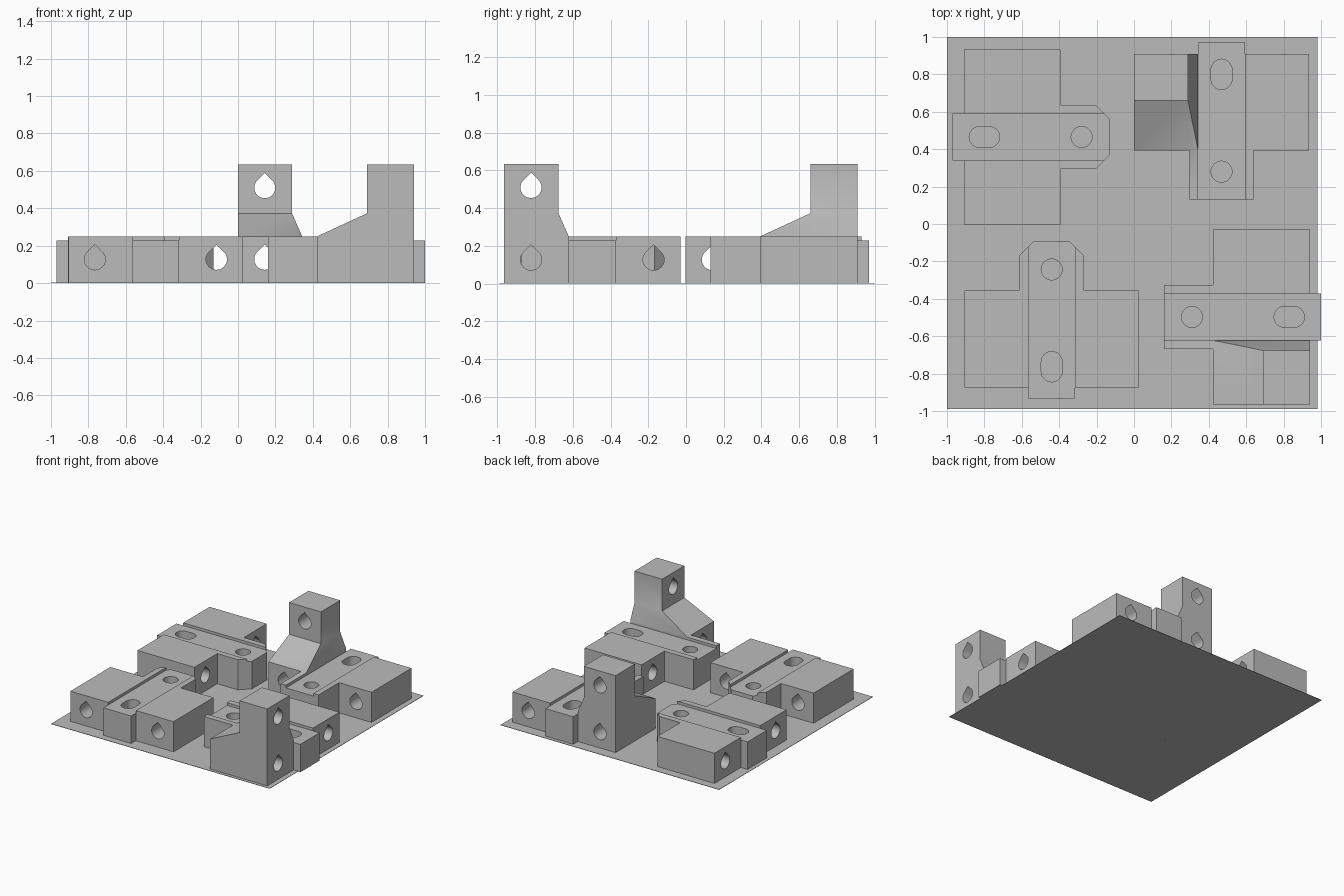
import bpy, bmesh, math
from mathutils import Vector

if "Cube" in bpy.data.objects:
    bpy.data.objects.remove(bpy.data.objects["Cube"], do_unlink=True)

grey = bpy.data.materials.new("plain_grey")
grey.use_nodes = True
colour = (0.5, 0.5, 0.5, 1)
grey.diffuse_color = colour
grey.node_tree.nodes["Principled BSDF"].inputs["Base Color"].default_value = colour

TOP, GROOVE = 0.25, 0.228        # block top and channel floor
BODY, CHANNEL, NECK = 0.467, 0.125, 0.172   # half widths
START, END, LENGTH = 0.06, 0.577, 0.84      # stations along the channel
HOLE, HOLE_SIDE = 0.056, 0.325


def loft(name, low, high):
    """Closed solid between two matching loops of points."""
    bm = bmesh.new()
    a = [bm.verts.new(p) for p in low]
    b = [bm.verts.new(p) for p in high]
    bm.faces.new(a)
    bm.faces.new(b)
    for i in range(len(a)):
        j = (i + 1) % len(a)
        bm.faces.new((a[i], a[j], b[j], b[i]))
    bmesh.ops.recalc_face_normals(bm, faces=bm.faces)
    mesh = bpy.data.meshes.new(name)
    bm.to_mesh(mesh)
    bm.free()
    mesh.materials.append(grey)
    ob = bpy.data.objects.new(name, mesh)
    bpy.context.collection.objects.link(ob)
    return ob


def prism(name, outline, z0, z1):
    return loft(name, [(x, y, z0) for x, y in outline], [(x, y, z1) for x, y in outline])


def rect(x0, x1, y0, y1):
    return [(x0, y0), (x1, y0), (x1, y1), (x0, y1)]


def combine(ob, other, operation):
    """Boolean applied at once, then the helper is removed."""
    mod = ob.modifiers.new("combine", 'BOOLEAN')
    mod.operation, mod.solver, mod.object = operation, 'EXACT', other
    graph = bpy.context.evaluated_depsgraph_get()
    graph.update()
    mesh = bpy.data.meshes.new_from_object(ob.evaluated_get(graph))
    ob.modifiers.clear()
    ob.data = mesh
    bpy.data.objects.remove(other, do_unlink=True)


def slot(u, stretch):
    """Vertical round hole, stretched along the channel."""
    pts = []
    for i in range(33 + 1):
        side = 1 if i < 17 else -1
        a = -math.pi / 2 + math.pi * (i if i < 17 else i - 1) / 16
        pts.append((u + side * stretch + HOLE * math.cos(a), HOLE * math.sin(a)))
    if stretch == 0:
        pts = pts[:16] + pts[17:33]
    return prism("slot_cutter", pts, -0.1, 0.4)


def teardrop(v, z):
    """Horizontal hole with a pointed roof."""
    ring = [(v, z + HOLE * math.sqrt(2))]
    for i in range(25):
        a = math.radians(135 + 270 * i / 24)
        ring.append((v + HOLE * math.cos(a), z + HOLE * math.sin(a)))
    return loft("hole_cutter", [(-0.1, *p) for p in ring], [(1, *p) for p in ring])


def block(name, location, turn, chamfer=0, tower=0):
    # T-shaped outline: channel stub, wide body, narrow neck
    half = [(0, CHANNEL), (START, CHANNEL), (START, BODY), (END, BODY), (END, NECK)]
    if chamfer:
        half += [(LENGTH - chamfer, NECK), (LENGTH, NECK - chamfer)]
    else:
        half += [(LENGTH, NECK)]
    ob = prism(name, half + [(u, -v) for u, v in reversed(half)], 0, TOP)
    combine(ob, prism("channel_cutter", rect(-0.1, 1, -CHANNEL, CHANNEL), GROOVE, 0.4), 'DIFFERENCE')

    # Corner tower on a flared foot
    if tower:
        outer, inner = tower * BODY, tower * 0.179
        foot = loft("foot", [(*p, TOP) for p in rect(START, END, outer, tower * CHANNEL)],
                    [(*p, 0.373) for p in rect(START, 0.31, outer, inner)])
        combine(ob, foot, 'UNION')
        combine(ob, prism("tower", rect(START, 0.31, outer, inner), 0.373, 0.633), 'UNION')
        combine(ob, teardrop(tower * HOLE_SIDE, 0.51), 'DIFFERENCE')

    # Bolt holes
    for side in (-1, 1):
        combine(ob, teardrop(side * HOLE_SIDE, 0.127), 'DIFFERENCE')
    combine(ob, slot(0.17, 0.025), 'DIFFERENCE')
    combine(ob, slot(0.69, 0), 'DIFFERENCE')

    ob.location = Vector((*location, 0))
    ob.rotation_euler.z = math.radians(turn)
    bpy.ops.object.select_all(action='DESELECT')
    ob.select_set(True)
    bpy.context.view_layer.objects.active = ob
    bpy.ops.object.shade_smooth_by_angle(angle=math.radians(25))


# Thin sheet under the four blocks
prism("base_sheet", rect(-1, 0.98, -0.99, 1), 0, 0.003)

block("back_right_block", (-0.97, 0.465), 0, chamfer=0.075)
block("front_right_block", (-0.44, -0.933), 90, chamfer=0.075)
block("back_left_tower_block", (0.468, 0.97), -90, tower=-1)
block("front_left_tower_block", (1.0, -0.497), 180, tower=1)
